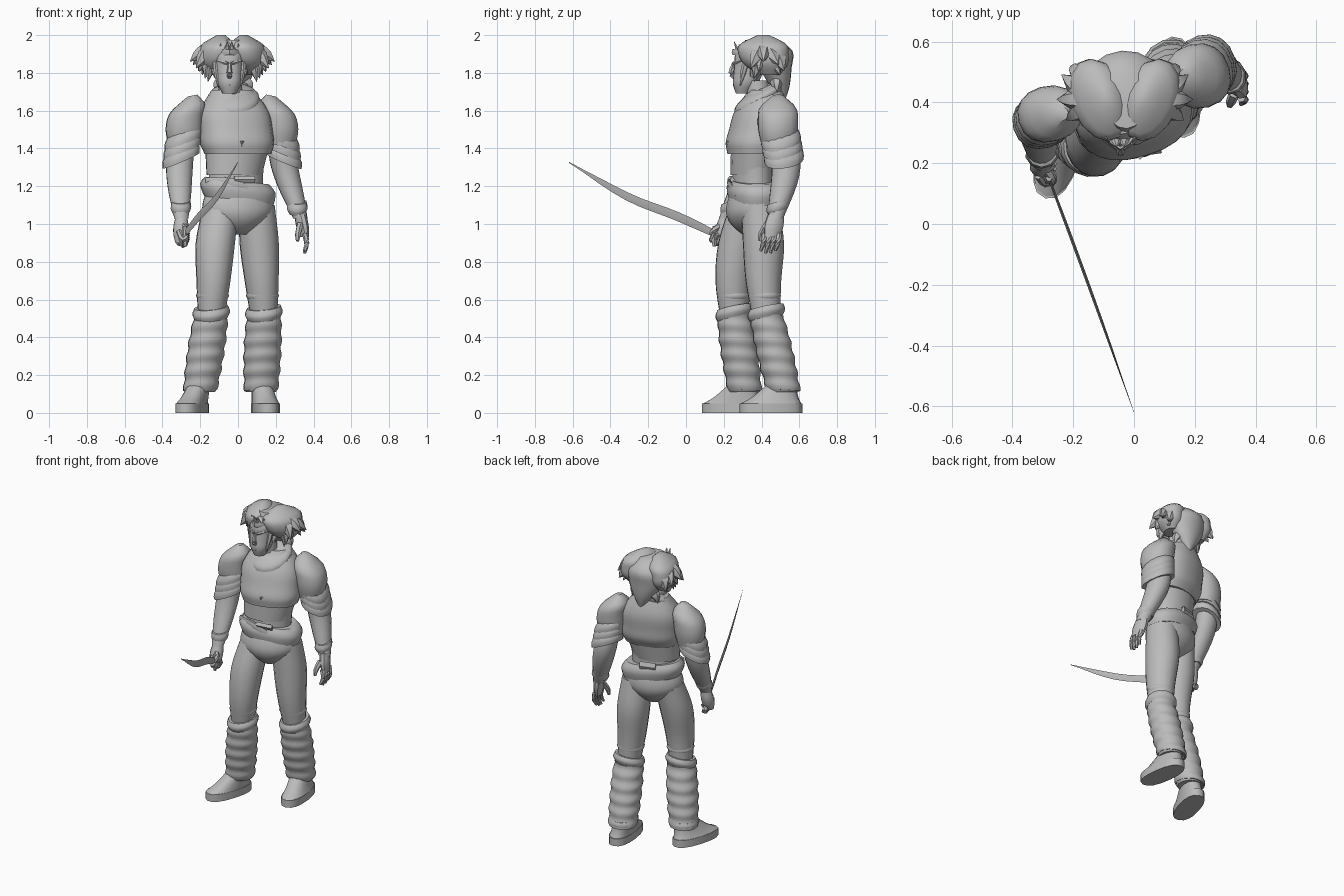
import bpy
import bmesh
from math import sin, cos, tau, radians, copysign
from mathutils import Vector, Quaternion

cube = bpy.data.objects.get("Cube")
if cube:
    bpy.data.objects.remove(cube, do_unlink=True)

UP = Vector((0, 0, 1))
TWIST = 16  # the body is turned a little towards its left

grey = bpy.data.materials.new("plain_grey")
grey.use_nodes = True
grey.diffuse_color = (0.5, 0.5, 0.5, 1)
grey.node_tree.nodes["Principled BSDF"].inputs["Base Color"].default_value = grey.diffuse_color


def sample(values, u):
    """Smooth value at u, from 0 to 1, along evenly spaced control values."""
    last = len(values) - 1
    if last == 0:
        return values[0]
    i = min(int(u * last), last - 1)
    t = u * last - i
    start, end = values[i], values[i + 1]
    before = values[i - 1] if i else start * 2 - end
    after = values[i + 2] if i + 2 <= last else end * 2 - start
    return (start + (end - before) * (t / 2)
            + (before * 2 - start * 5 + end * 4 - after) * (t * t / 2)
            + (start * 3 - end * 3 + after - before) * (t ** 3 / 2))


def loft(name, path, radii, depth=(1,), yaw=TWIST, tilt=(0, 0), sides=16,
         steps=10, along=False, power=2, ripple=0):
    """Sweep a rounded section along a path, level or square to the path."""
    points = [Vector(p) for p in path]
    bm = bmesh.new()
    loops = []
    for step in range(steps + 1):
        u = step / steps
        centre = sample(points, u)
        radius = max(sample(radii, u), 0.0005) * (1 + ripple * sin(u * 5 * tau))
        heading = sample(points, min(u + 0.01, 1)) - sample(points, max(u - 0.01, 0))
        turn = heading.to_track_quat('Z', 'Y') if along else Quaternion(UP, radians(yaw))
        loop = []
        for side in range(sides):
            c, s = cos(tau * side / sides), sin(tau * side / sides)
            across = copysign(abs(c) ** (2 / power), c) * radius
            out = copysign(abs(s) ** (2 / power), s) * radius * sample(depth, u)
            offset = turn @ Vector((across, out, 0))
            offset.z += tilt[0] * offset.x + tilt[1] * offset.y
            loop.append(bm.verts.new(centre + offset))
        loops.append(loop)
    for lower, upper in zip(loops, loops[1:]):
        for i in range(sides):
            j = (i + 1) % sides
            bm.faces.new((lower[i], lower[j], upper[j], upper[i]))
    bm.faces.new(loops[0][::-1])
    bm.faces.new(loops[-1])
    bmesh.ops.recalc_face_normals(bm, faces=bm.faces)
    for face in bm.faces:
        face.smooth = True
    mesh = bpy.data.meshes.new(name)
    bm.to_mesh(mesh)
    bm.free()
    mesh.set_sharp_from_angle(angle=radians(42))
    mesh.materials.append(grey)
    bpy.context.collection.objects.link(bpy.data.objects.new(name, mesh))


def strand(name, path, radii, depth=(1,), sides=6):
    """A thin part that follows its path: finger, lip, strap or blade."""
    loft(name, path, radii, depth, sides=sides, steps=6, along=True)


def lock(name, root, tip, radius):
    """A pointed lock of hair that bulges upward before it drops."""
    middle = root.lerp(tip, 0.55) + UP * 0.018
    strand(name, [root, middle, tip], [radius, radius * 0.8, 0], depth=(1.2,))


# Torso: abdomen, vest with an overhanging chest, collar
waist, chest = Vector((-0.02, 0.35, 1.1)), Vector((0, 0.36, 1.37))
nape = Vector((-0.03, 0.42, 1.71))
loft("abdomen", [waist, chest + UP * 0.06], [0.155, 0.147, 0.16], (0.71,), sides=20)
loft("vest", [chest, chest + (nape - chest) * 0.35, nape], [0.177, 0.195, 0.194, 0.184, 0.11],
     (0.75, 0.78, 0.74, 0.75), sides=24, power=2.4, steps=16)
loft("vest_back", [waist + UP * 0.16, chest + Vector((0, 0.015, 0.08))], [0.15, 0.165, 0.18], (0.74,), sides=20)
loft("collar", [(-0.02, 0.385, 1.65), (-0.03, 0.395, 1.715)], [0.135, 0.137, 0.12, 0.08], (0.95,), tilt=(0, 0.45), steps=6)
strand("vest_notch", [(0.02, 0.225, 1.44), (0.02, 0.235, 1.38)], [0.014, 0.003], sides=4)

# Hips and belt
loft("hips", [(0, 0.345, 0.945), (0, 0.36, 1.18)], [0.05, 0.14, 0.19, 0.19, 0.165], (0.9, 0.72, 0.68), sides=20)
loft("belt", [(0.005, 0.36, 1.125), (-0.005, 0.36, 1.23)], [0.185, 0.198, 0.2, 0.172], (0.67,),
     tilt=(-0.12, 0), sides=24, power=2.3, steps=5)
strand("belt_strap", [(-0.17, 0.27, 1.23), (-0.03, 0.23, 1.22), (0.11, 0.27, 1.15)], [0.01, 0.014, 0.01], (1.8,))
strand("belt_buckle", [(-0.02, 0.23, 1.235), (0.09, 0.245, 1.235)], [0.012], (1.6,), sides=4)
strand("belt_back_tab", [(-0.09, 0.46, 1.23), (0.01, 0.49, 1.23)], [0.012], (2.4,), sides=4)

# Legs: trousers, knee folds, ribbed boots and shoes
LEGS = {
    "right": ([(-0.09, 0.33, 1.1), (-0.12, 0.28, 0.9), (-0.13, 0.25, 0.7), (-0.142, 0.255, 0.5)],
              (-0.2, 0.31, 0.12), (-0.243, 0.245, 0), -17),
    "left": ([(0.1, 0.39, 1.1), (0.112, 0.41, 0.9), (0.125, 0.41, 0.7), (0.137, 0.425, 0.5)],
             (0.122, 0.515, 0.12), (0.145, 0.45, 0), 7),
}
for side, (joints, ankle, instep, toe_out) in LEGS.items():
    calf, ankle, instep = Vector(joints[-1]), Vector(ankle), Vector(instep)
    knee = Vector(joints[2]).lerp(calf, 0.4)
    loft(side + "_trouser_leg", joints, [0.094, 0.104, 0.09, 0.07], (1.06,), steps=12)
    loft(side + "_knee_fold", [knee - UP * 0.025, knee + UP * 0.025], [0.074, 0.088, 0.076], steps=4)
    loft(side + "_boot", [ankle, calf + UP * 0.02], [0.09, 0.097, 0.098, 0.09],
         tilt=(0.05, -0.05), power=2.1, steps=30, ripple=0.04)
    loft(side + "_boot_cuff", [calf, calf + UP * 0.06], [0.088, 0.101, 0.09], tilt=(0.1, 0.2), steps=5)
    loft(side + "_boot_hem", [ankle - UP * 0.01, ankle + UP * 0.04], [0.08, 0.094, 0.085], steps=4, sides=12)
    heel = ankle - instep
    heel.z = 0
    loft(side + "_sole", [instep, instep + UP * 0.05], [0.072], (2.33,), toe_out, steps=1, power=2.4)
    loft(side + "_shoe", [instep + UP * 0.05, instep + heel * 0.4 + UP * 0.09, instep + heel + UP * 0.17],
         [0.07, 0.062, 0.052], (2.3, 1.9, 1.3), toe_out, power=2.3, steps=6)

# Arms: shoulder caps, layered bands, sleeves and wrist cuffs
ARMS = {
    "right": (-1, [(-0.281, 0.362, 1.55), (-0.31, 0.33, 1.3), (-0.3, 0.21, 1.03)], (0.92,)),
    "left": (1, [(0.215, 0.487, 1.55), (0.247, 0.53, 1.3), (0.33, 0.475, 1.03)], (1.07,)),
}
for side, (sign, joints, depth) in ARMS.items():
    shoulder, elbow, wrist = (Vector(joint) for joint in joints)
    inward = Vector((-sign * 0.04, 0, 0.13))
    loft(side + "_shoulder", [shoulder - UP * 0.135, shoulder, shoulder + inward],
         [0.08, 0.096, 0.1, 0.09, 0.025], depth, tilt=(-sign * 0.2, 0), power=2.2)
    for i in range(3):
        middle = shoulder.lerp(elbow, 0.36 + 0.18 * i)
        loft(f"{side}_arm_band_{i + 1}", [middle + UP * 0.035, middle - UP * 0.035], [0.08, 0.098, 0.097],
             depth, tilt=(-sign * 0.42, 0.1), steps=4, power=2.2)
    loft(side + "_sleeve", joints, [0.07, 0.07, 0.072, 0.061, 0.038], depth, steps=12)
    cuff = wrist.lerp(elbow, 0.2)
    loft(side + "_wrist_cuff", [cuff - UP * 0.03, cuff + UP * 0.035], [0.042, 0.057, 0.05],
         depth, tilt=(0, 0.3), steps=4, sides=10)

# Left hand, hanging relaxed (wrist is the left one here)
palm = wrist + Vector((0.022, -0.02, -0.1))
loft("left_palm", [wrist + UP * 0.02, palm], [0.032, 0.032, 0.022], (1.4, 1.9), sides=10)
for i in range(4):
    knuckle = palm + Vector((0, 0.026 * i - 0.04, 0.02))
    bend = knuckle + Vector((0.012, -0.006, -0.05))
    tip = knuckle + Vector((0, -0.02, 0.012 * abs(i - 1.4) - 0.11))
    strand(f"left_finger_{i + 1}", [knuckle, bend, tip], [0.015, 0.014, 0.008])
strand("left_thumb", [(0.33, 0.43, 1), (0.318, 0.4, 0.95), (0.315, 0.39, 0.91)], [0.018, 0.016, 0.009])

# Right hand, closed on the grip
loft("right_palm", [(-0.3, 0.21, 1.03), (-0.305, 0.18, 0.9)], [0.034, 0.042, 0.04, 0.028], yaw=-TWIST, sides=10)
for i in range(4):
    knuckle = Vector((-0.315, 0.16, 0.965)) + Vector((0, 0.05, -0.03)) * (i / 3)
    strand(f"right_finger_{i + 1}", [knuckle, knuckle + Vector((0.025, -0.025, -0.05)),
                                     knuckle + Vector((0.053, -0.01, -0.01))], [0.014, 0.015, 0.009])
strand("right_thumb", [(-0.29, 0.18, 0.99), (-0.268, 0.15, 0.97), (-0.27, 0.13, 0.945)], [0.018, 0.015, 0.009])

# Sword: thin curved blade, guard and grip
hilt = Vector((-0.28, 0.15, 0.95))
loft("sword_blade", [hilt, (-0.205, -0.05, 1.042), (-0.11, -0.31, 1.145), (0, -0.62, 1.327)],
     [0.004, 0.005, 0.005, 0.004, 0], (4.6,), along=True, sides=4, steps=12)
strand("sword_guard", [hilt + UP * 0.04, hilt - UP * 0.07], [0.01, 0.02, 0.01])
strand("sword_grip", [hilt, hilt + Vector((-0.03, 0.09, -0.05))], [0.014, 0.015, 0.02], sides=8)

# Neck and head
FACE_X = -0.045
loft("neck", [(-0.03, 0.4, 1.6), (FACE_X, 0.37, 1.76)], [0.065], sides=12)
loft("head", [(FACE_X, 0.3, 1.69), (FACE_X, 0.37, 1.95)], [0.036, 0.063, 0.07, 0.075, 0.08, 0.06],
     (1, 1.25), yaw=-5, power=2.2, steps=15)


def face(out, y, z):
    return Vector((FACE_X + out, y, z))


strand("nose", [face(0, 0.25, 1.85), face(0, 0.238, 1.8), face(0, 0.255, 1.775)], [0.008, 0.015, 0.012])
for name, z in (("upper_lip", 1.755), ("lower_lip", 1.735)):
    strand(name, [face(-0.03, 0.275, z), face(0, 0.256, z), face(0.03, 0.275, z)], [0.003, 0.008, 0.003])
strand("headband", [face(-0.08, 0.34, 1.9), face(0, 0.25, 1.91), face(0.08, 0.34, 1.9)], [0.008], (2.2,))

for side, sign in (("right", -1), ("left", 1)):
    strand(side + "_brow", [face(sign * 0.01, 0.25, 1.85), face(sign * 0.065, 0.29, 1.865)], [0.008, 0.01, 0.005])
    strand(side + "_cheek", [face(sign * 0.03, 0.267, 1.79), face(sign * 0.068, 0.32, 1.815)], [0.006, 0.013, 0.01])
    strand(side + "_ear", [face(sign * 0.07, 0.35, 1.78), face(sign * 0.09, 0.37, 1.855)], [0.012, 0.02, 0.006])
    strand(side + "_sideburn", [face(sign * 0.073, 0.32, 1.87), face(sign * 0.062, 0.285, 1.73)], [0.018, 0.016, 0.003])
    for i in range(2):
        base = face(sign * (0.012 + 0.035 * i), 0.275 + 0.025 * i, 1.915)
        strand(f"{side}_headband_point_{i + 1}", [base, base + Vector((0, -0.022, 0.055 - 0.015 * i))], [0.02, 0], (0.7,))

    # Parted crown, closing towards the brow, with locks fanning out
    parting = Vector((-0.03, 0.41, 2))
    outward = Vector((sign, 0, 0))
    loft(side + "_hair_crown", [parting + outward * 0.1 + Vector((0, 0.03, -0.21)),
                                parting + outward * 0.088 - UP * 0.1, parting + outward * 0.06],
         [0.04, 0.08, 0.09, 0.083, 0.02], (1.45, 1.6), yaw=-sign * 20, sides=14)
    root = parting + outward * 0.1 - UP * 0.09
    for i in range(7):
        tip = parting + outward * (0.225 - 0.016 * i) + Vector((0, 0.09 * sin(i * 2), -0.14 - 0.018 * i))
        lock(f"{side}_side_lock_{i + 1}", root, tip, 0.045)
    lock(side + "_back_lock", root + Vector((0, 0.05, -0.02)),
         parting + outward * 0.18 + Vector((0, 0.11, -0.19)), 0.05)

# Mane down the back of the neck, filling the parting
loft("hair_mane", [(-0.015, 0.515, 1.655), (-0.03, 0.47, 1.83), (-0.03, 0.405, 1.975)],
     [0.012, 0.08, 0.125, 0.135, 0.07], (0.8, 0.72, 1.3), yaw=4)
for i in range(5):
    spread = (i - 2) * 0.048
    lock(f"nape_lock_{i + 1}", Vector((-0.025 + spread * 0.6, 0.48, 1.75)),
         Vector((-0.025 + spread, 0.48, 1.69 - 0.02 * (i % 2))), 0.035)
